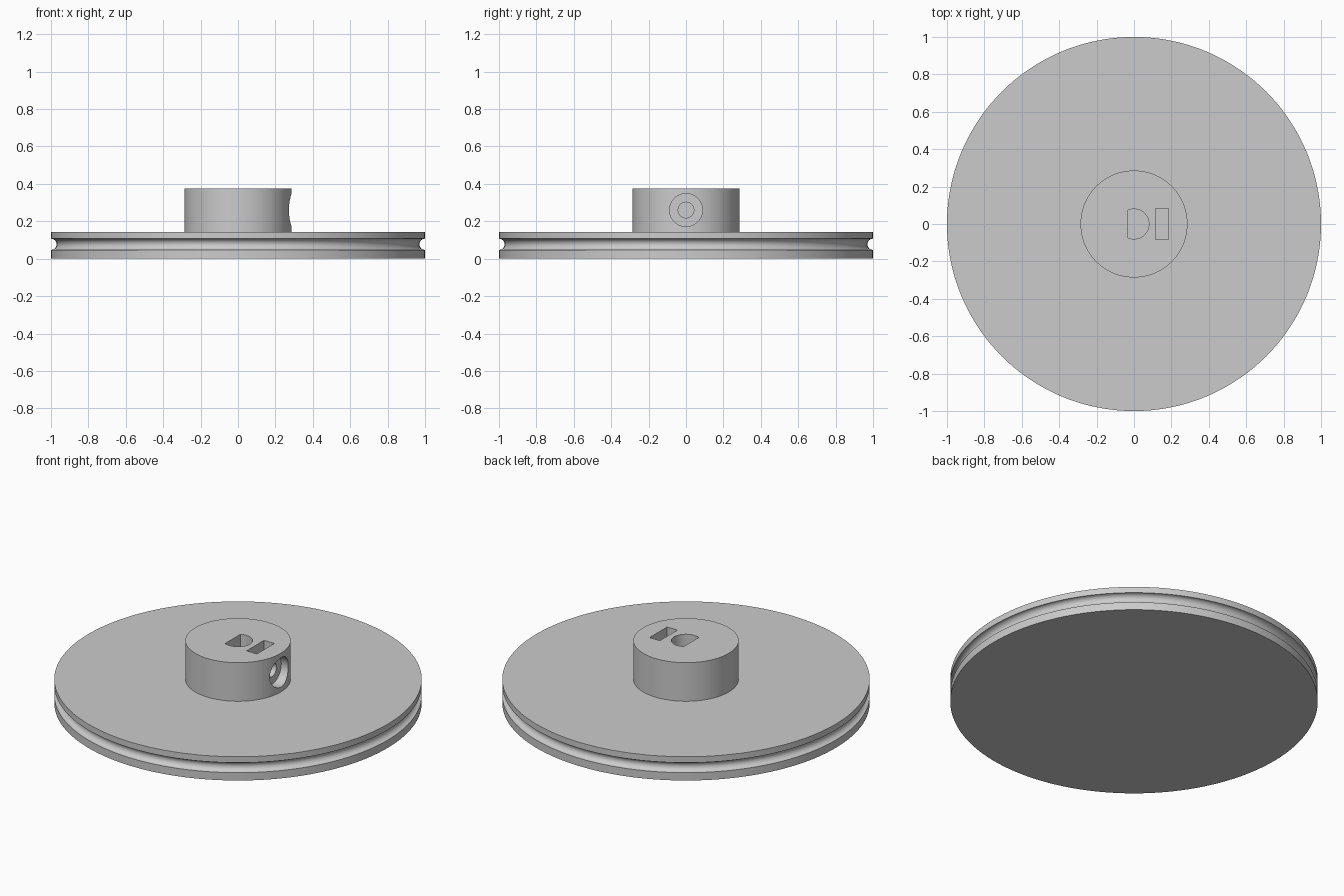
import bpy
import bmesh
from math import sin, cos, pi, acos, radians
from mathutils import Matrix

cube = bpy.data.objects.get("Cube")
if cube:
    bpy.data.objects.remove(cube, do_unlink=True)

grey = bpy.data.materials.new("plain_grey")
grey.use_nodes = True
colour = (0.6, 0.6, 0.6, 1)
grey.diffuse_color = colour
grey.node_tree.nodes["Principled BSDF"].inputs["Base Color"].default_value = colour

SEGMENTS = 144
DISC_TOP, HUB_TOP, HUB_R = 0.143, 0.375, 0.286
GROOVE_Z, GROOVE_R = 0.077, 0.03
SCREW_Z = 0.26


def make_object(name, bm):
    bmesh.ops.recalc_face_normals(bm, faces=bm.faces)
    mesh = bpy.data.meshes.new(name)
    bm.to_mesh(mesh)
    bm.free()
    mesh.materials.append(grey)
    ob = bpy.data.objects.new(name, mesh)
    bpy.context.collection.objects.link(ob)
    return ob


def lathe(name, profile):
    """Turn an (r, z) profile about z, closing both ends with one flat face."""
    bm = bmesh.new()
    rings = []
    for r, z in profile:
        rings.append([bm.verts.new((r * cos(2 * pi * i / SEGMENTS),
                                    r * sin(2 * pi * i / SEGMENTS), z))
                      for i in range(SEGMENTS)])
    for a, b in zip(rings, rings[1:]):
        for i in range(SEGMENTS):
            j = (i + 1) % SEGMENTS
            bm.faces.new((a[i], a[j], b[j], b[i]))
    bm.faces.new(rings[0][::-1])
    bm.faces.new(rings[-1])
    return make_object(name, bm)


def prism(name, outline, z0, z1):
    """Extrude an (x, y) outline from z0 to z1."""
    bm = bmesh.new()
    face = bm.faces.new([bm.verts.new((x, y, z0)) for x, y in outline])
    geom = bmesh.ops.extrude_face_region(bm, geom=[face])["geom"]
    verts = [v for v in geom if isinstance(v, bmesh.types.BMVert)]
    bmesh.ops.translate(bm, verts=verts, vec=(0, 0, z1 - z0))
    return make_object(name, bm)


def x_cylinder(name, radius, x0, x1):
    """Cylinder along x at the height of the screw."""
    bm = bmesh.new()
    place = Matrix.Translation(((x0 + x1) / 2, 0, SCREW_Z)) @ Matrix.Rotation(pi / 2, 4, 'Y')
    bmesh.ops.create_cone(bm, cap_ends=True, segments=48, radius1=radius,
                          radius2=radius, depth=x1 - x0, matrix=place)
    return make_object(name, bm)


def cut(body, cutter):
    mod = body.modifiers.new(cutter.name, 'BOOLEAN')
    mod.operation = 'DIFFERENCE'
    mod.solver = 'EXACT'
    mod.object = cutter
    bpy.context.view_layer.objects.active = body
    bpy.ops.object.modifier_apply(modifier=mod.name)
    bpy.data.objects.remove(cutter, do_unlink=True)


# Grooved disc and hub, turned as one solid
groove = [(1 - GROOVE_R * sin(pi * k / 16), GROOVE_Z - GROOVE_R * cos(pi * k / 16))
          for k in range(17)]
pulley = lathe("pulley_wheel", [(1, 0)] + groove +
               [(1, DISC_TOP), (HUB_R, DISC_TOP), (HUB_R, HUB_TOP)])

# D-shaped shaft socket
shaft_r, flat_x = 0.08, -0.035
limit = acos(flat_x / shaft_r)
d_outline = [(shaft_r * cos(a), shaft_r * sin(a))
             for a in (limit * (k / 20 - 1) for k in range(41))]
cut(pulley, prism("shaft_socket", d_outline, DISC_TOP + 0.003, 0.5))

# Captive nut slot
w = 0.083
cut(pulley, prism("nut_slot", [(0.115, -w), (0.184, -w), (0.184, w), (0.115, w)],
                  SCREW_Z - w, 0.5))

# Set screw bore and its counterbore
cut(pulley, x_cylinder("screw_bore", 0.042, 0.02, 0.26))
cut(pulley, x_cylinder("screw_counterbore", 0.088, 0.226, 0.4))

# Smooth curved walls, crisp rims
bpy.ops.object.select_all(action='DESELECT')
pulley.select_set(True)
bpy.context.view_layer.objects.active = pulley
bpy.ops.object.shade_smooth_by_angle(angle=radians(30))
